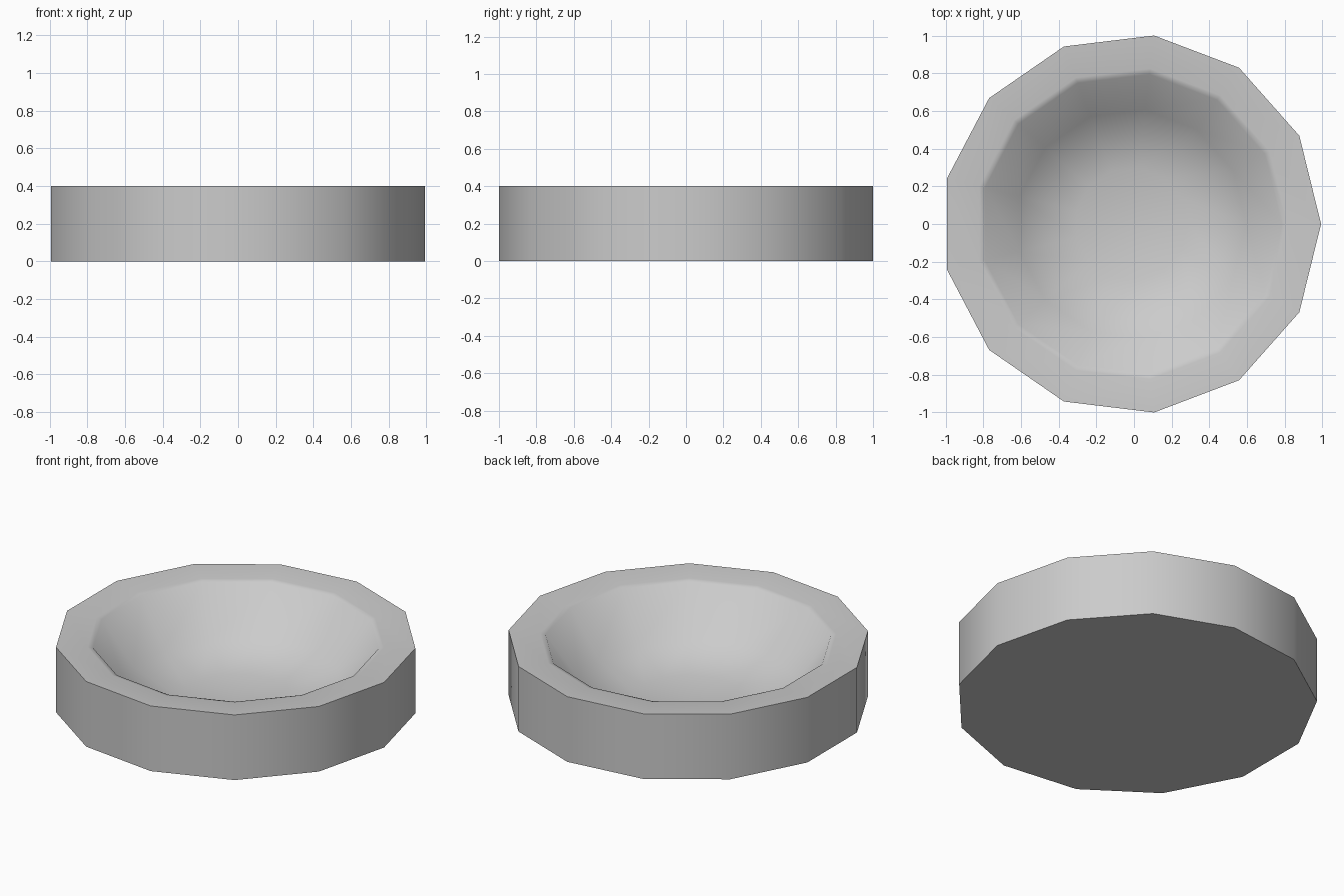
import bpy, bmesh, math

if "Cube" in bpy.data.objects:
    bpy.data.objects.remove(bpy.data.objects["Cube"])

SIDES = 13
R = 1.0074      # outer radius
CX = -0.0147    # shifts the odd-sided outline so it is centred

# Radius, height: outer wall, slightly sloping rim, bowl
PROFILE = [(R, 0.0), (R, 0.4), (0.83, 0.391), (0.80, 0.384), (0.61, 0.12),
           (0.30, 0.045)]
BOWL_BOTTOM = 0.025

bm = bmesh.new()


def ring(radius, z):
    return [bm.verts.new((CX + radius * math.cos(2 * math.pi * i / SIDES),
                          radius * math.sin(2 * math.pi * i / SIDES), z))
            for i in range(SIDES)]


# Lathe the profile
rings = [ring(r, z) for r, z in PROFILE]
for a, b in zip(rings, rings[1:]):
    for i in range(SIDES):
        j = (i + 1) % SIDES
        bm.faces.new((a[i], a[j], b[j], b[i]))

# Flat underside and the centre of the bowl
bm.faces.new(rings[0][::-1])
centre = bm.verts.new((CX, 0, BOWL_BOTTOM))
for i in range(SIDES):
    bm.faces.new((rings[-1][i], rings[-1][(i + 1) % SIDES], centre))
bmesh.ops.recalc_face_normals(bm, faces=bm.faces)

mesh = bpy.data.meshes.new("shallow_bowl")
bm.to_mesh(mesh)
bm.free()
bowl = bpy.data.objects.new("shallow_bowl", mesh)
bpy.context.collection.objects.link(bowl)

# Smooth sides and bowl, crisp outer edges
bpy.context.view_layer.objects.active = bowl
bowl.select_set(True)
bpy.ops.object.shade_smooth_by_angle(angle=math.radians(65))
